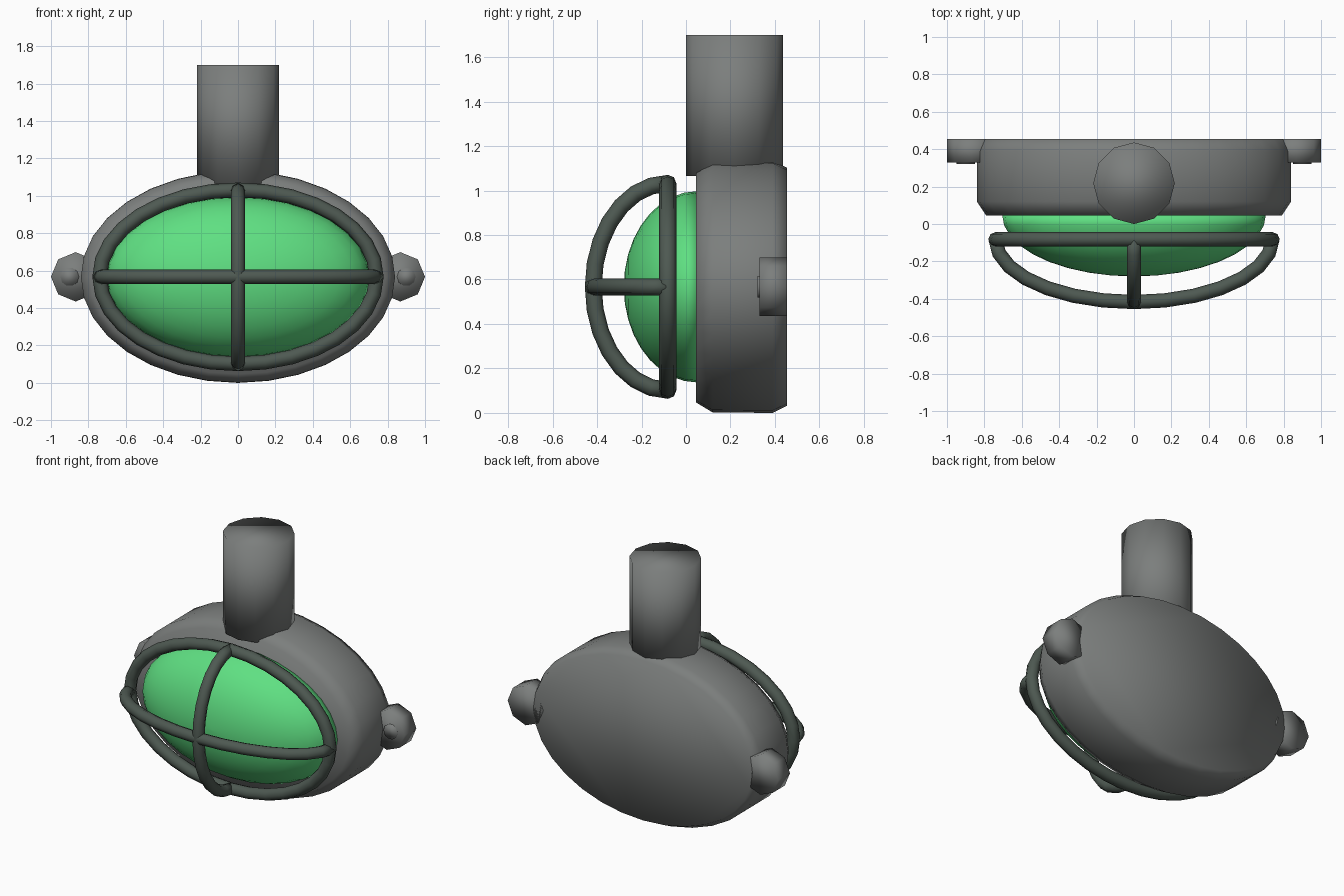
import bpy, bmesh, math
from mathutils import Vector

if "Cube" in bpy.data.objects:
    bpy.data.objects.remove(bpy.data.objects["Cube"])

CZ = 0.567  # height of the lamp's centre


def material(name, color):
    m = bpy.data.materials.new(name)
    m.diffuse_color = (*color, 1)
    m.use_nodes = True
    m.node_tree.nodes["Principled BSDF"].inputs["Base Color"].default_value = m.diffuse_color
    return m


GREY = material("grey metal", (0.2, 0.21, 0.205))
DARK = material("dark cage metal", (0.076, 0.1, 0.084))
GREEN = material("green glass", (0.115, 0.745, 0.225))


def loft(name, rings, mat, cap=True, closed=False):
    """Skin a list of equally long point rings."""
    bm = bmesh.new()
    loops = [[bm.verts.new(p) for p in ring] for ring in rings]
    n = len(loops[0])
    pairs = list(zip(loops, loops[1:]))
    if closed:
        pairs.append((loops[-1], loops[0]))
    for a, b in pairs:
        for i in range(n):
            j = (i + 1) % n
            bm.faces.new((a[i], a[j], b[j], b[i]))
    if cap and not closed:
        bm.faces.new(loops[0])
        bm.faces.new(loops[-1])
    bmesh.ops.recalc_face_normals(bm, faces=bm.faces)
    for f in bm.faces:
        f.smooth = True
    me = bpy.data.meshes.new(name)
    bm.to_mesh(me)
    bm.free()
    me.materials.append(mat)
    ob = bpy.data.objects.new(name, me)
    bpy.context.collection.objects.link(ob)
    return ob


def oval(y, rx, rz, n, x=0.0, z=CZ):
    """Oval ring facing the front."""
    return [(x + rx * math.cos(math.tau * i / n), y, z + rz * math.sin(math.tau * i / n))
            for i in range(n)]


def tube(name, path, binormal, radius, closed=False, sides=8):
    """Round bar along a flat path; binormal is the path plane's normal."""
    rings = []
    n = len(path)
    b = Vector(binormal)
    for i, p in enumerate(path):
        if closed:
            t = path[(i + 1) % n] - path[i - 1]
        else:
            t = path[min(i + 1, n - 1)] - path[max(i - 1, 0)]
        side = t.normalized().cross(b)
        rings.append([p + radius * (math.cos(math.tau * k / sides) * side
                                    + math.sin(math.tau * k / sides) * b)
                      for k in range(sides)])
    return loft(name, rings, DARK, closed=closed)


# Oval housing with chamfered front and back rims
loft("housing", [oval(y, rx, rz, 32) for y, rx, rz in
                 ((0.045, 0.79, 0.52), (0.12, 0.84, 0.565),
                  (0.39, 0.84, 0.567), (0.455, 0.81, 0.535))], GREY)

# Domed glass
dome = []
for k in range(9):
    a = math.pi / 2 * k / 9
    dome.append(oval(0.05 - 0.33 * math.sin(a), 0.705 * math.cos(a), 0.43 * math.cos(a), 32))
dome.append(oval(-0.28, 0.01, 0.006, 32))
loft("glass_dome", dome, GREEN)

# Conduit pipe on top
loft("conduit_pipe", [[(0.218 * math.sin(math.tau * i / 12),
                        0.218 + 0.218 * math.cos(math.tau * i / 12), z)
                       for i in range(12)] for z in (1.065, 1.70)], GREY)

# Mounting lugs with screw heads
for side, label in ((-1, "left"), (1, "right")):
    loft("mounting_lug_" + label,
         [oval(y, 0.132, 0.132, 8, side * 0.868) for y in (0.33, 0.455)], GREY)
    loft("screw_head_" + label,
         [oval(y, 0.05, 0.05, 10, side * 0.9) for y in (0.322, 0.345)], GREY)

# Wire guard: oval ring and two crossing bowed bars
RX, RZ, RY, Y0 = 0.74, 0.465, 0.335, -0.082
ring = [Vector(p) for p in oval(Y0, RX, RZ, 32)]
tube("guard_ring", ring, (0, 1, 0), 0.039, closed=True)

arc = [math.pi * i / 14 for i in range(15)]
tube("guard_bar_horizontal",
     [Vector((RX * math.cos(a), Y0 - RY * math.sin(a), CZ)) for a in arc], (0, 0, 1), 0.038)
tube("guard_bar_vertical",
     [Vector((0, Y0 - RY * math.sin(a), CZ + RZ * math.cos(a))) for a in arc], (1, 0, 0), 0.038)
